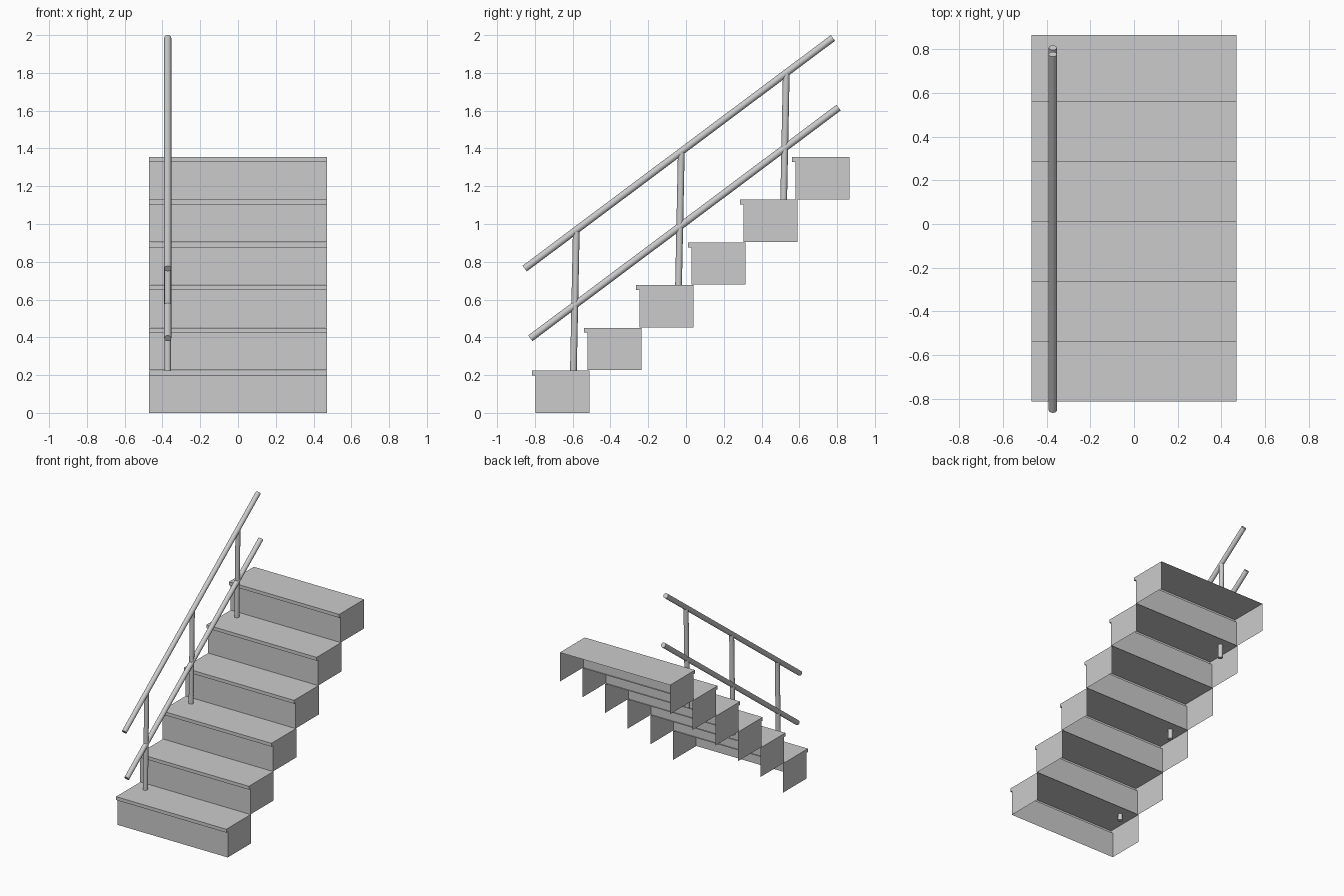
import bpy, bmesh
from mathutils import Vector

if "Cube" in bpy.data.objects:
    bpy.data.objects.remove(bpy.data.objects["Cube"])

HALF_W = 0.47
RISE, RUN, DEPTH = 0.2262, 0.2752, 0.285
RAIL_X = -0.372


def make_object(name, bm):
    bmesh.ops.recalc_face_normals(bm, faces=bm.faces[:])
    mesh = bpy.data.meshes.new(name)
    bm.to_mesh(mesh)
    bm.free()
    obj = bpy.data.objects.new(name, mesh)
    bpy.context.collection.objects.link(obj)
    return obj


def step(name, y, z):
    """Folded step shell: riser, nosing, tread and two sides, open below and behind."""
    h, lip, nose = RISE - 0.002, 0.026, 0.018
    profile = [(0, 0), (0, h - lip), (-nose, h - lip), (-nose, h), (DEPTH, h)]
    bm = bmesh.new()
    left, right = [[bm.verts.new((x, y + py, z + pz)) for py, pz in profile]
                   for x in (-HALF_W, HALF_W)]
    for i in range(len(profile) - 1):
        bm.faces.new((left[i], right[i], right[i + 1], left[i + 1]))
    for side, x in ((left, -HALF_W), (right, HALF_W)):
        corner = bm.verts.new((x, y + DEPTH, z))
        bm.faces.new(side + [corner])
    return make_object(name, bm)


def tube(name, start, end, radius):
    """Round bar between two (y, z) points in the railing plane."""
    a, b = Vector((RAIL_X, *start)), Vector((RAIL_X, *end))
    d = b - a
    bpy.ops.mesh.primitive_cylinder_add(vertices=16, radius=radius,
                                        depth=d.length, location=(a + b) / 2)
    obj = bpy.context.object
    obj.name = name
    obj.rotation_euler = d.to_track_quat('Z', 'Y').to_euler()
    bpy.ops.object.shade_smooth_by_angle()
    return obj


# Steps
for i in range(6):
    step(f"step_{i + 1}", -0.796 + RUN * i, RISE * i)

# Posts, leaning slightly and passing through the treads
for i in range(3):
    y, z = 0.556 * i, 0.424 * i
    tube(f"rail_post_{i + 1}", (-0.597 + y, 0.178 + z), (-0.581 + y, 0.958 + z), 0.0178)

# Handrail and middle rail
tube("handrail", (-0.854, 0.764), (0.778, 1.985), 0.0187)
tube("middle_rail", (-0.824, 0.395), (0.808, 1.616), 0.0187)
